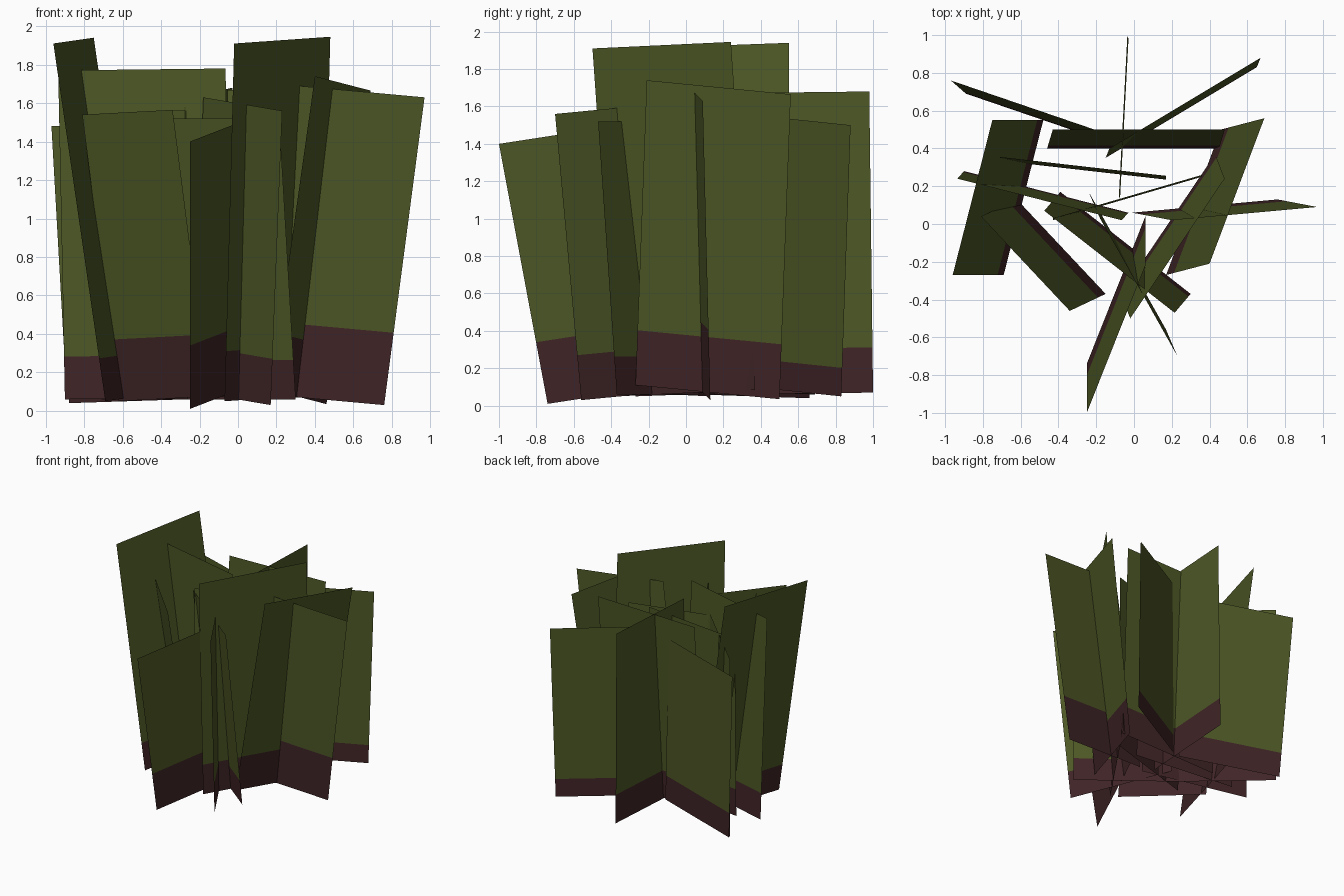
import bpy
from mathutils import Vector


def flat_colour(name, rgb):
    m = bpy.data.materials.new(name)
    m.diffuse_color = (*rgb, 1.0)
    return m


GREEN = flat_colour("leaf_green", (0.075, 0.098, 0.019))
MAROON = flat_colour("root_maroon", (0.052, 0.018, 0.020))


def card(name, foot_a, foot_b, lean, band):
    """A flat leaning leaf card; 'band' is the maroon share at its foot."""
    a, b, up = Vector(foot_a), Vector(foot_b), Vector(lean)
    verts = [p + up * t for t in (0.0, band, 1.0) for p in (a, b)]
    faces = [(0, 1, 3, 2), (2, 3, 5, 4)]
    # keep the upward leaning side as the front of the card
    if (b - a).cross(up).z < 0:
        faces = [f[::-1] for f in faces]
    mesh = bpy.data.meshes.new(name)
    mesh.from_pydata(verts, [], faces)
    mesh.materials.append(MAROON)
    mesh.materials.append(GREEN)
    mesh.polygons[1].material_index = 1
    obj = bpy.data.objects.new(name, mesh)
    bpy.context.collection.objects.link(obj)


# Outer ring of cards
card("left_leaf", (-0.69, -0.27, 0.05), (-0.48, 0.55, 0.08), (-0.27, 0.0, 1.86), 0.12)
card("right_leaf", (0.17, -0.27, 0.11), (0.46, 0.50, 0.035), (0.23, 0.06, 1.63), 0.18)
card("back_leaf", (-0.46, 0.40, 0.06), (0.45, 0.40, 0.08), (0.03, 0.10, 1.60), 0.15)
card("far_right_leaf", (-0.01, 0.06, 0.10), (0.76, 0.13, 0.03), (0.21, -0.04, 1.60), 0.235)
card("front_right_leaf", (-0.24, 0.17, 0.10), (0.17, -0.56, 0.03), (0.06, -0.14, 1.53), 0.157)
card("front_leaf", (-0.25, -0.74, 0.01), (0.06, 0.04, 0.13), (0.0, -0.26, 1.39), 0.237)
card("front_left_leaf", (-0.62, 0.13, 0.05), (-0.15, -0.37, 0.075), (-0.19, -0.09, 1.49), 0.215)
card("back_left_leaf", (-0.89, 0.69, 0.06), (-0.10, 0.42, 0.07), (-0.08, 0.07, 1.42), 0.15)
card("rear_spine_leaf", (-0.08, 0.15, 0.06), (-0.035, 1.0, 0.07), (0.006, -0.02, 1.61), 0.15)
card("back_right_leaf", (-0.15, 0.35, 0.10), (0.65, 0.83, 0.05), (0.02, 0.05, 1.45), 0.105)

# Inner cards crossing through the middle
card("tall_centre_leaf", (-0.07, -0.37, 0.05), (0.43, 0.37, 0.085), (0.05, -0.13, 1.86), 0.14)
card("centre_front_leaf", (-0.39, 0.17, 0.06), (0.30, -0.37, 0.06), (-0.085, -0.10, 1.46), 0.14)
card("centre_left_leaf", (-0.90, 0.28, 0.06), (-0.03, 0.06, 0.07), (-0.035, -0.04, 1.71), 0.13)
card("centre_back_leaf", (-0.71, 0.335, 0.06), (0.17, 0.235, 0.06), (0.0, 0.02, 1.52), 0.15)
card("diagonal_left_leaf", (-0.88, 0.66, 0.04), (-0.27, 0.07, 0.06), (0.0, 0.0, 1.52), 0.15)
card("diagonal_right_leaf", (-0.43, 0.02, 0.06), (0.36, 0.25, 0.07), (0.0, 0.01, 1.50), 0.15)
